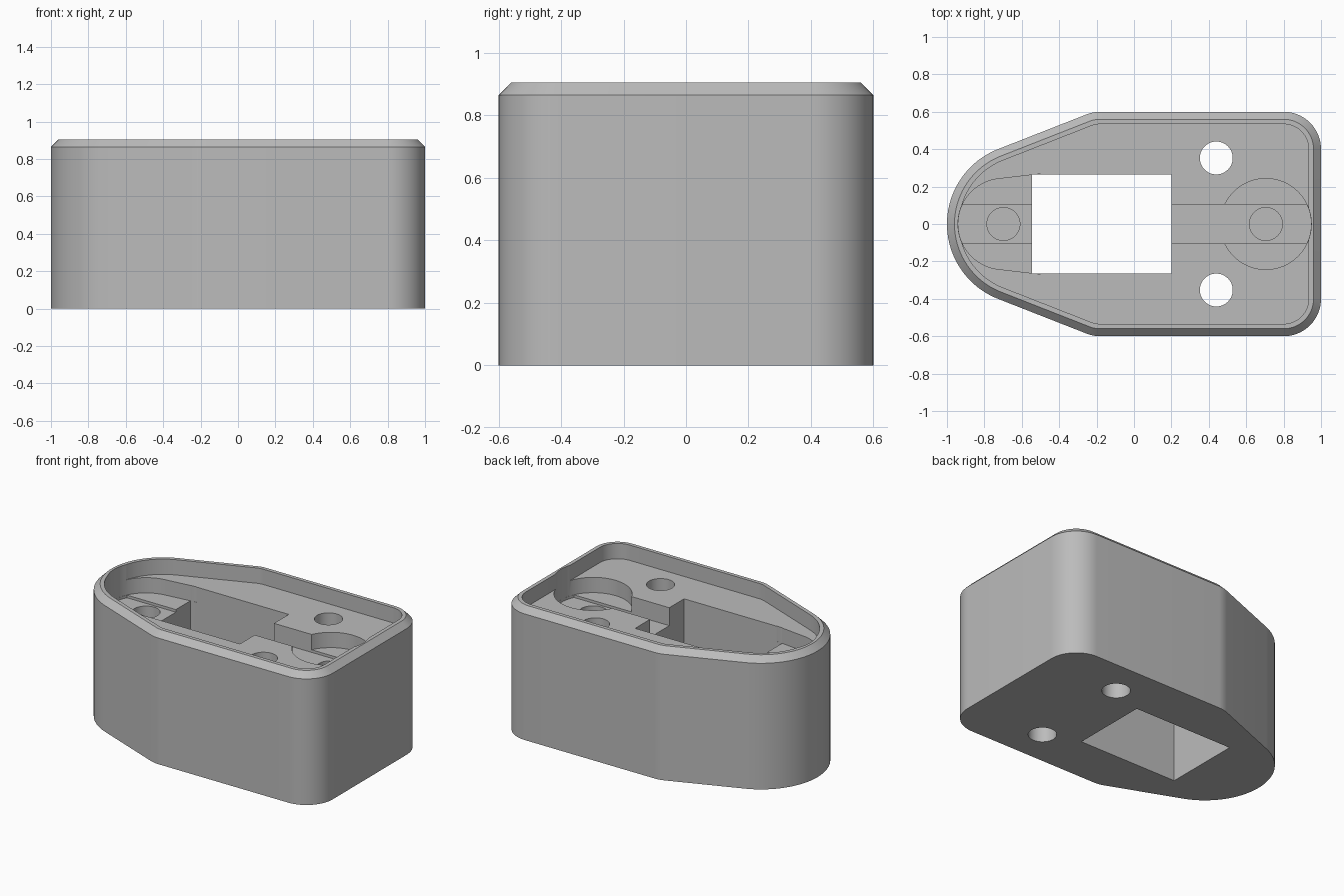
import bpy, bmesh, math

if "Cube" in bpy.data.objects:
    bpy.data.objects.remove(bpy.data.objects["Cube"])

GREY = bpy.data.materials.new("plain grey")
GREY.diffuse_color = (0.5, 0.5, 0.5, 1)
GREY.use_nodes = True
GREY.node_tree.nodes["Principled BSDF"].inputs["Base Color"].default_value = GREY.diffuse_color

NOSE_X, END_X, POCKET_R, SLOT_Y = -0.698, 0.705, 0.243, 0.105


def arc(cx, cy, r, a0, a1, n):
    """Points on an arc, angles in degrees."""
    return [(cx + r * math.cos(math.radians(a0 + (a1 - a0) * i / n)),
             cy + r * math.sin(math.radians(a0 + (a1 - a0) * i / n))) for i in range(n + 1)]


def outline(inset):
    """Body outline: square tail with rounded corners, tapering to a round nose."""
    r, nose, a = 0.2 - inset, 0.43 - inset, 111.2
    return (arc(0.8, -0.4, r, -90, 0, 16) + arc(0.8, 0.4, r, 0, 90, 16)
            + arc(-0.18, 0.4, r, 90, a, 6) + arc(-0.57, 0, nose, a, 360 - a, 40)
            + arc(-0.18, -0.4, r, 360 - a, 270, 6))


def loft(name, layers):
    """Solid through a stack of (outline, height) layers."""
    bm = bmesh.new()
    rings = [[bm.verts.new((x, y, z)) for x, y in pts] for pts, z in layers]
    bm.faces.new(rings[0][::-1])
    bm.faces.new(rings[-1])
    for low, high in zip(rings, rings[1:]):
        for i in range(len(low)):
            j = (i + 1) % len(low)
            bm.faces.new((low[i], low[j], high[j], high[i]))
    bmesh.ops.recalc_face_normals(bm, faces=bm.faces)
    mesh = bpy.data.meshes.new(name)
    bm.to_mesh(mesh)
    bm.free()
    mesh.materials.append(GREY)
    obj = bpy.data.objects.new(name, mesh)
    bpy.context.collection.objects.link(obj)
    return obj


def circle(x, y, r, n=48):
    return arc(x, y, r, 0, 360, n)[:-1]


def cut(name, pts, z0, z1):
    """Remove a vertical prism from the housing."""
    cutter = loft(name, [(pts, z0), (pts, z1)])
    cutter.hide_render = True
    mod = housing.modifiers.new(name, "BOOLEAN")
    mod.operation, mod.solver, mod.object = "DIFFERENCE", "EXACT", cutter
    bpy.context.view_layer.objects.active = housing
    bpy.ops.object.modifier_apply(modifier=name)
    bpy.data.objects.remove(cutter)


# Outer body with chamfered rim
housing = loft("housing", [(outline(0), 0), (outline(0), 0.865), (outline(0.04), 0.905)])

# Shallow tray inside the rim
cut("tray", outline(0.066), 0.80, 1.0)

# Round pocket at the tail, flared pocket at the nose
cut("tail_pocket", circle(END_X, 0, POCKET_R, 64), 0.695, 1.0)
cut("nose_pocket", arc(NOSE_X, 0, POCKET_R, 95, 265, 36) + [(-0.5, -0.268), (-0.5, 0.268)],
    0.695, 1.0)

# Long wire channel with ends following the pockets
k = math.degrees(math.asin(SLOT_Y / POCKET_R))
cut("channel", arc(END_X, 0, POCKET_R - 0.001, -k, k, 10)
    + arc(NOSE_X, 0, POCKET_R - 0.001, 180 - k, 180 + k, 10), 0.677, 0.99)

# Rectangular window through the body
cut("window", [(-0.545, -0.265), (0.2, -0.265), (0.2, 0.265), (-0.545, 0.265)], -0.1, 1.1)

# Two through holes and two blind screw holes
for side in (-1, 1):
    cut("through_hole", circle(0.44, side * 0.353, 0.088), -0.1, 1.1)
for x in (NOSE_X, END_X):
    cut("screw_hole", circle(x, 0, 0.088), 0.3, 0.95)

# Smooth curved walls, crisp edges
housing.select_set(True)
bpy.context.view_layer.objects.active = housing
bpy.ops.object.shade_smooth_by_angle(angle=math.radians(30))
